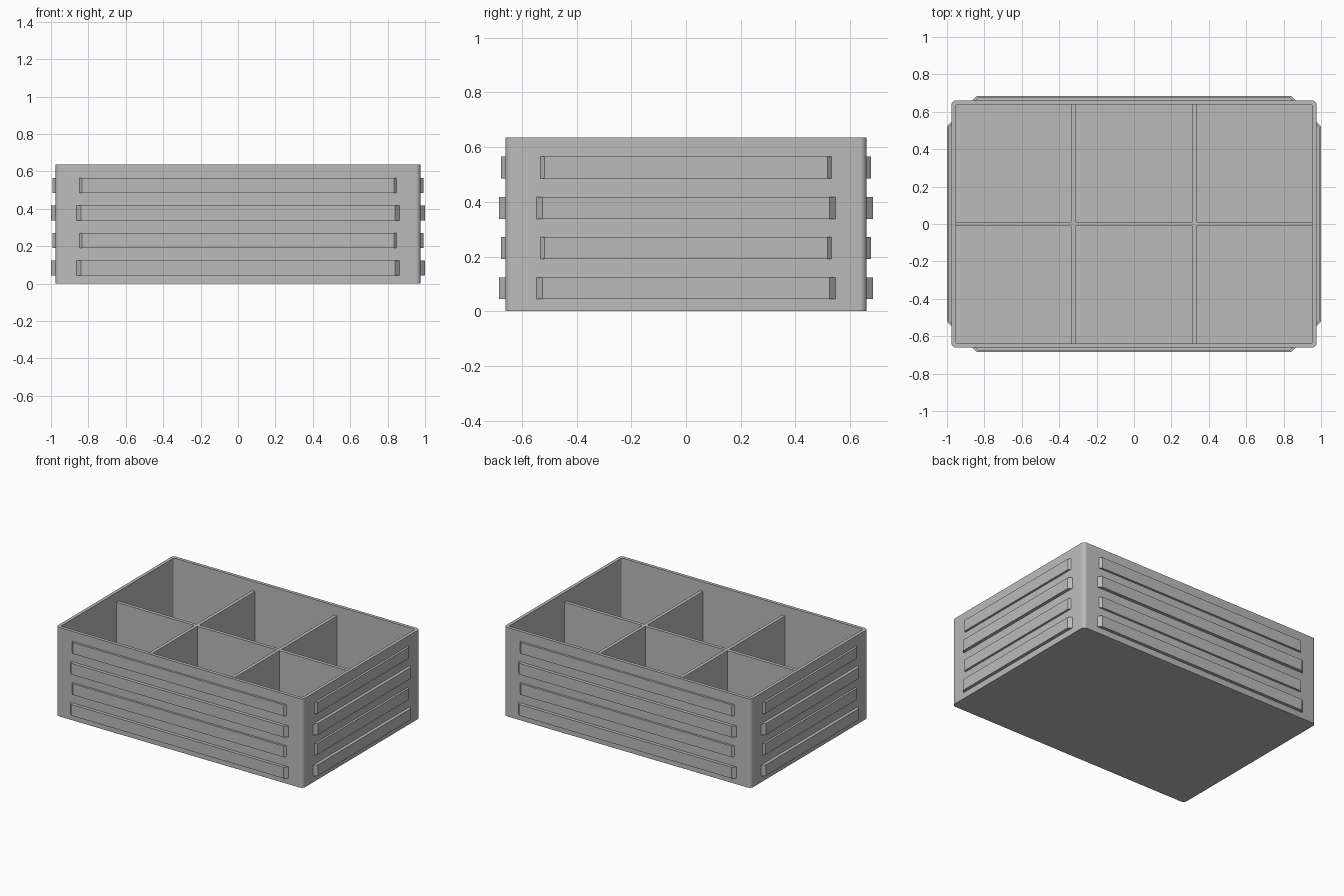
import bpy, bmesh
from math import pi, sin, cos

if "Cube" in bpy.data.objects:
    bpy.data.objects.remove(bpy.data.objects["Cube"])

HX, HY, HEIGHT = 0.976, 0.661, 0.636      # outer half sizes and height
WALL, FLOOR, DIVIDER_TOP = 0.023, 0.025, 0.567

grey = bpy.data.materials.new("plain grey")
grey.use_nodes = True
grey.diffuse_color = (0.5, 0.5, 0.5, 1)
grey.node_tree.nodes["Principled BSDF"].inputs["Base Color"].default_value = (0.5, 0.5, 0.5, 1)


def finish(bm, name):
    bmesh.ops.recalc_face_normals(bm, faces=bm.faces)
    mesh = bpy.data.meshes.new(name)
    bm.to_mesh(mesh)
    bm.free()
    mesh.materials.append(grey)
    obj = bpy.data.objects.new(name, mesh)
    bpy.context.collection.objects.link(obj)
    return obj


def rounded_ring(bm, hx, hy, radius, z, steps=6):
    """Rounded rectangle of vertices at height z."""
    ring = []
    for k, (sx, sy) in enumerate([(1, 1), (-1, 1), (-1, -1), (1, -1)]):
        for i in range(steps + 1):
            a = (k + i / steps) * pi / 2
            ring.append(bm.verts.new((sx * (hx - radius) + radius * cos(a),
                                      sy * (hy - radius) + radius * sin(a), z)))
    return ring


def bridge(bm, a, b):
    for i in range(len(a)):
        j = (i + 1) % len(a)
        bm.faces.new((a[i], a[j], b[j], b[i]))


# Open tray: outer wall, rim, inner wall and floor
bm = bmesh.new()
rings = [rounded_ring(bm, HX, HY, 0.026, 0),
         rounded_ring(bm, HX, HY, 0.026, HEIGHT),
         rounded_ring(bm, HX - WALL, HY - WALL, 0.008, HEIGHT),
         rounded_ring(bm, HX - WALL, HY - WALL, 0.008, FLOOR)]
bm.faces.new(rings[0])
for lower, upper in zip(rings, rings[1:]):
    bridge(bm, lower, upper)
bm.faces.new(rings[-1])
tray = finish(bm, "tray")
bpy.context.view_layer.objects.active = tray
tray.select_set(True)
bpy.ops.object.shade_smooth_by_angle(angle=pi / 6)
tray.select_set(False)


# Dividers, a little lower than the rim
def divider(name, x, sx, sy):
    bm = bmesh.new()
    bmesh.ops.create_cube(bm, size=1)
    for v in bm.verts:
        v.co.x = v.co.x * sx + x
        v.co.y *= sy
        v.co.z = DIVIDER_TOP if v.co.z > 0 else FLOOR / 2
    finish(bm, name)


divider("long_divider", 0, 2 * HX - WALL, 0.024)
for side, x in (("right", -0.325), ("left", 0.325)):
    divider(side + "_cross_divider", x, 0.024, 2 * HY - WALL)


# Raised ribs with sloped ends, alternating thick and thin
def rib(name, wall, half_length, depth, z, along_x, sign):
    profile = [(-half_length, wall - 0.005), (-half_length, wall),
               (depth - half_length, wall + depth), (half_length - depth, wall + depth),
               (half_length, wall), (half_length, wall - 0.005)]
    bm = bmesh.new()
    verts = []
    for along, out in profile:
        x, y = (along, sign * out) if along_x else (sign * out, along)
        verts.append(bm.verts.new((x, y, z)))
    face = bm.faces.new(verts)
    top = bmesh.ops.extrude_face_region(bm, geom=[face])["geom"]
    for v in top:
        if isinstance(v, bmesh.types.BMVert):
            v.co.z += 0.08
    finish(bm, name)


for level in range(4):
    thin = level % 2
    depth = 0.015 if thin else 0.023
    z = 0.044 + 0.147 * level
    for name, wall, half, along_x, sign in (
            ("front", HY, 0.863, True, -1), ("back", HY, 0.863, True, 1),
            ("right", HX, 0.547, False, -1), ("left", HX, 0.547, False, 1)):
        rib(f"{name}_rib_{level + 1}", wall, half - 0.015 * thin, depth, z, along_x, sign)
